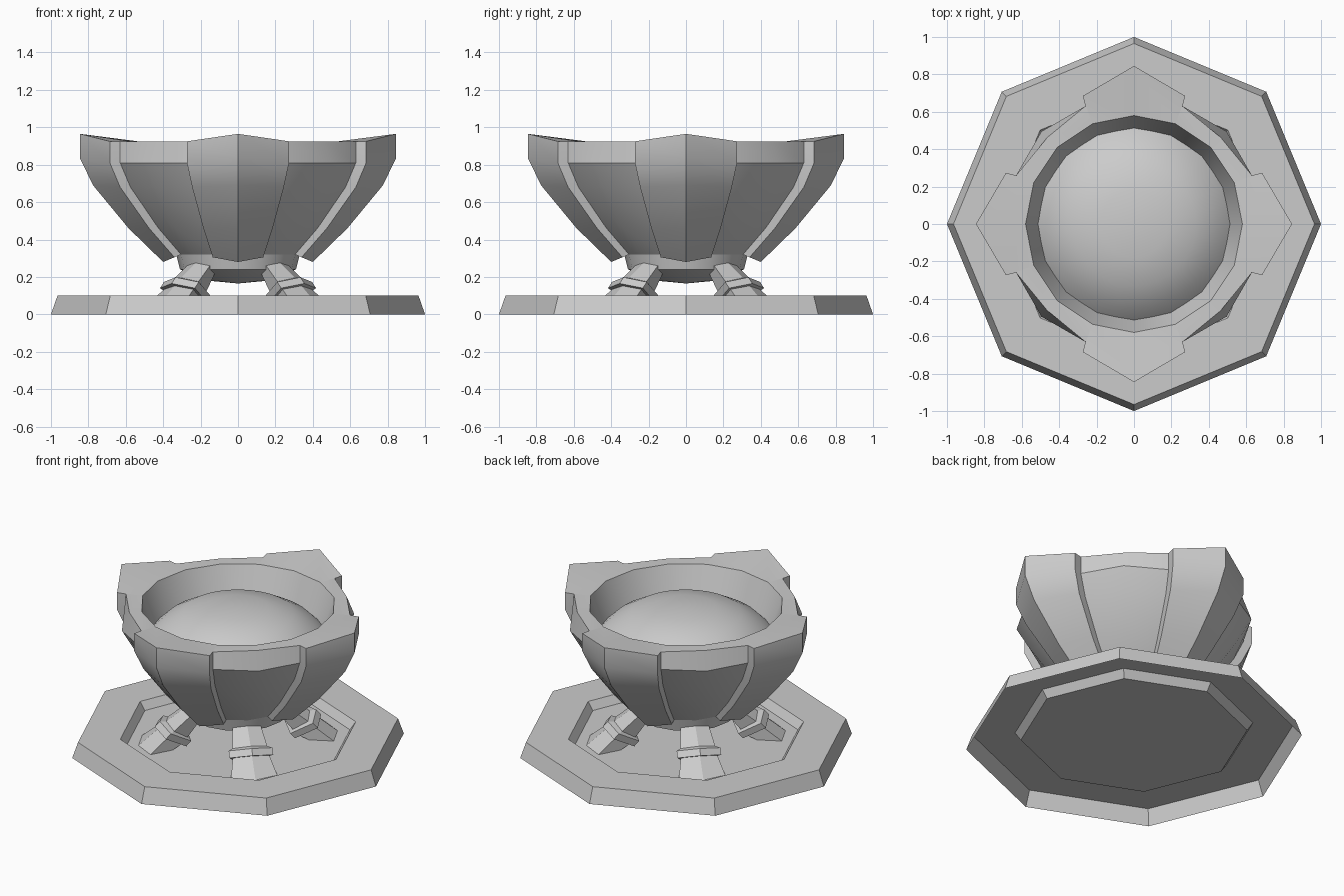
import bpy, bmesh
from math import sin, cos, pi, radians
from mathutils import Matrix

if "Cube" in bpy.data.objects:
    bpy.data.objects.remove(bpy.data.objects["Cube"])


def finish(name, bm, angle=None):
    bmesh.ops.remove_doubles(bm, verts=bm.verts, dist=0.0005)
    bmesh.ops.recalc_face_normals(bm, faces=bm.faces)
    me = bpy.data.meshes.new(name)
    bm.to_mesh(me)
    bm.free()
    ob = bpy.data.objects.new(name, me)
    bpy.context.collection.objects.link(ob)
    if angle:
        bpy.ops.object.select_all(action='DESELECT')
        ob.select_set(True)
        bpy.context.view_layer.objects.active = ob
        bpy.ops.object.shade_smooth_by_angle(angle=radians(angle))
    return ob


def loft(rows, cap_end=False):
    """Join rows of points; repeated points collapse to triangles."""
    bm = bmesh.new()
    n = len(rows[0])
    rings = [[bm.verts.new(p) for p in row] for row in rows]
    for a, b in zip(rings, rings[1:]):
        for i in range(n):
            j = (i + 1) % n
            bm.faces.new((a[i], a[j], b[j], b[i]))
    if cap_end:
        bm.faces.new(rings[-1])
    bmesh.ops.remove_doubles(bm, verts=bm.verts, dist=0.0005)
    bmesh.ops.dissolve_degenerate(bm, edges=bm.edges, dist=0.0005)
    return bm


def ring(r, z, n):
    return [(r * cos(2 * pi * i / n), r * sin(2 * pi * i / n), z) for i in range(n)]


# Octagonal plinth: a shell open underneath, with a sunken floor
finish("plinth", loft([ring(1.0, 0, 8), ring(0.965, 0.1, 8),
                       ring(0.71, 0.1, 8), ring(0.675, 0.05, 8)], cap_end=True))


# Bowl: four raised pointed petals on the axes, recessed panels between them
def turn4(quarter):
    out = []
    for q in range(4):
        c, s = cos(q * pi / 2), sin(q * pi / 2)
        out += [(c * x - s * y, s * x + c * y, z) for x, y, z in quarter]
    return out


def petal_row(tip, side, inner, diag):
    (tx, tz), (sx, sy, sz), (ix, iy, iz), (dr, dz) = tip, side, inner, diag
    d = dr * cos(pi / 4)
    return turn4([(tx, 0, tz), (sx, sy, sz), (ix, iy, iz), (d, d, dz),
                  (iy, ix, iz), (sy, sx, sz)])


def round_row(r, z):
    angles = [0, 22.5, 22.5, 45, 67.5, 67.5]
    return turn4([(r * cos(radians(a)), r * sin(radians(a)), z) for a in angles])


rows = [
    round_row(0.50, 0.70), round_row(0.58, 0.925),
    petal_row((0.845, 0.965), (0.685, 0.273, 0.925), (0.63, 0.26, 0.925), (0.655, 0.925)),
    petal_row((0.845, 0.835), (0.685, 0.273, 0.81), (0.63, 0.26, 0.81), (0.70, 0.81)),
    petal_row((0.775, 0.69), (0.63, 0.245, 0.68), (0.575, 0.235, 0.68), (0.625, 0.68)),
    petal_row((0.585, 0.46), (0.475, 0.185, 0.46), (0.425, 0.175, 0.46), (0.475, 0.46)),
    petal_row((0.40, 0.28), (0.34, 0.135, 0.305), (0.305, 0.126, 0.32), (0.335, 0.32)),
    round_row(0.33, 0.32), round_row(0.31, 0.24), round_row(0.16, 0.18), round_row(0.0, 0.165),
]
finish("bowl", loft(rows), 32)

# Gently domed filling inside the bowl
fill = [(0.515, 0.735), (0.45, 0.80), (0.33, 0.87), (0.18, 0.905), (0.0, 0.915)]
finish("bowl_filling", loft([ring(r, z, 32) for r, z in fill]), 60)


# Four leaning five-sided legs with collars
def leg_row(r, z, w, d, tilt):
    t = radians(tilt)
    shape = [(-1, -0.7), (-1, 0.7), (0.5, 1), (1, 0), (0.5, -1)]
    return [(r + u * d * cos(t), v * w, z + u * d * sin(t)) for u, v in shape]


leg = [leg_row(0.505, 0.05, 0.14, 0.095, 0), leg_row(0.415, 0.115, 0.11, 0.075, 30),
       leg_row(0.415, 0.115, 0.132, 0.1, 30), leg_row(0.385, 0.148, 0.132, 0.1, 30),
       leg_row(0.375, 0.155, 0.105, 0.07, 35), leg_row(0.25, 0.27, 0.08, 0.045, 45)]
for i, side in enumerate(("back_right", "back_left", "front_left", "front_right")):
    bm = loft(leg, cap_end=True)
    bm.transform(Matrix.Rotation(pi / 4 + i * pi / 2, 4, 'Z'))
    finish("leg_" + side, bm)
